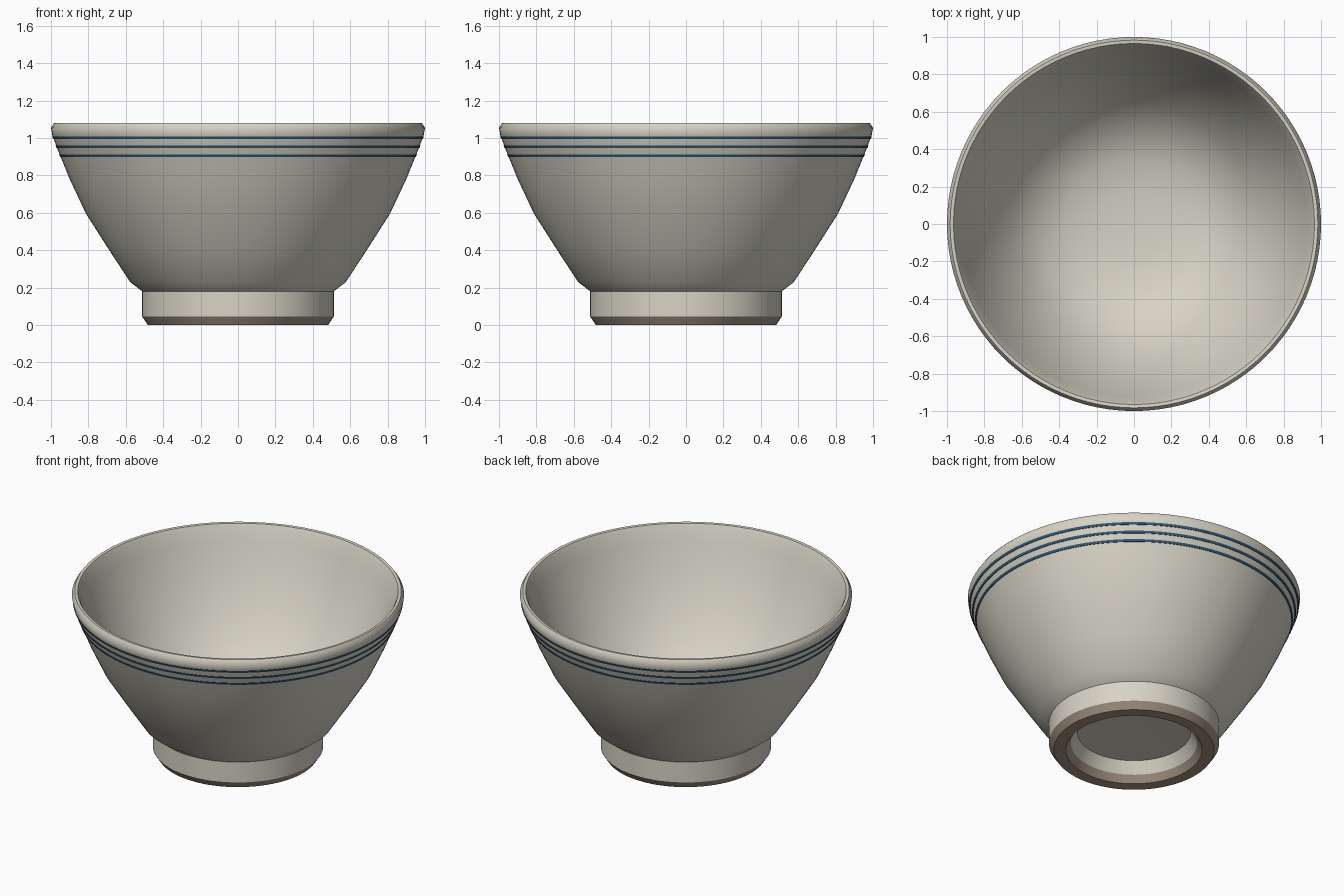
import bpy, bmesh, math

if "Cube" in bpy.data.objects:
    bpy.data.objects.remove(bpy.data.objects["Cube"])

SEGMENTS = 96


def material(name, color):
    m = bpy.data.materials.new(name)
    m.diffuse_color = (*color, 1)
    m.use_nodes = True
    m.node_tree.nodes["Principled BSDF"].inputs["Base Color"].default_value = m.diffuse_color
    return m


def lathe(name, profile, mat, closed=False, angle=50):
    """Spin an (r, z) profile around z; points at r = 0 merge into a pole."""
    bm = bmesh.new()
    verts = [bm.verts.new((r, 0, z)) for r, z in profile]
    edges = [bm.edges.new(p) for p in zip(verts, verts[1:])]
    if closed:
        edges.append(bm.edges.new((verts[-1], verts[0])))
    bmesh.ops.spin(bm, geom=verts + edges, cent=(0, 0, 0), axis=(0, 0, 1),
                   angle=math.tau, steps=SEGMENTS, use_duplicate=False)
    bmesh.ops.remove_doubles(bm, verts=bm.verts, dist=1e-4)
    bmesh.ops.recalc_face_normals(bm, faces=bm.faces)
    mesh = bpy.data.meshes.new(name)
    bm.to_mesh(mesh)
    bm.free()
    ob = bpy.data.objects.new(name, mesh)
    bpy.context.collection.objects.link(ob)
    mesh.materials.append(mat)
    bpy.ops.object.select_all(action='DESELECT')
    ob.select_set(True)
    bpy.context.view_layer.objects.active = ob
    bpy.ops.object.shade_smooth_by_angle(angle=math.radians(angle))
    return ob


glaze = material("cream_glaze", (0.68, 0.65, 0.56))
clay = material("bare_clay", (0.36, 0.29, 0.22))
blue = material("blue_stripe", (0.03, 0.10, 0.17))

# Outer wall from the foot up to the rim
wall = [(0.512, 0.045), (0.512, 0.18), (0.577, 0.23), (0.695, 0.41),
        (0.813, 0.595), (0.90, 0.78), (0.965, 0.94), (0.993, 1.015)]
rim = [(1.0, 1.055), (0.983, 1.08), (0.965, 1.078), (0.953, 1.055)]
inside = [(0.925, 0.97), (0.86, 0.80), (0.77, 0.61), (0.65, 0.43),
          (0.52, 0.30), (0.36, 0.225), (0.18, 0.20), (0, 0.195)]
# Recess under the bowl, inside the foot ring
recess = [(0, 0.13), (0.34, 0.12), (0.38, 0.045)]
lathe("bowl", recess + wall + rim + inside, glaze)

# Unglazed foot ring
lathe("foot_ring", [(0.512, 0.045), (0.482, 0.0), (0.41, 0.0), (0.38, 0.045)], clay)


def wall_radius(z):
    for (r0, z0), (r1, z1) in zip(wall, wall[1:]):
        if z0 <= z <= z1:
            return r0 + (r1 - r0) * (z - z0) / (z1 - z0)


# Three painted stripes below the rim
for i, z in enumerate((0.905, 0.953, 1.002)):
    lo, hi = z - 0.007, z + 0.007
    a, b = wall_radius(lo), wall_radius(hi)
    lathe(f"stripe_{i + 1}", [(a - 0.01, lo), (a + 0.003, lo), (b + 0.003, hi), (b - 0.01, hi)],
          blue, closed=True)
